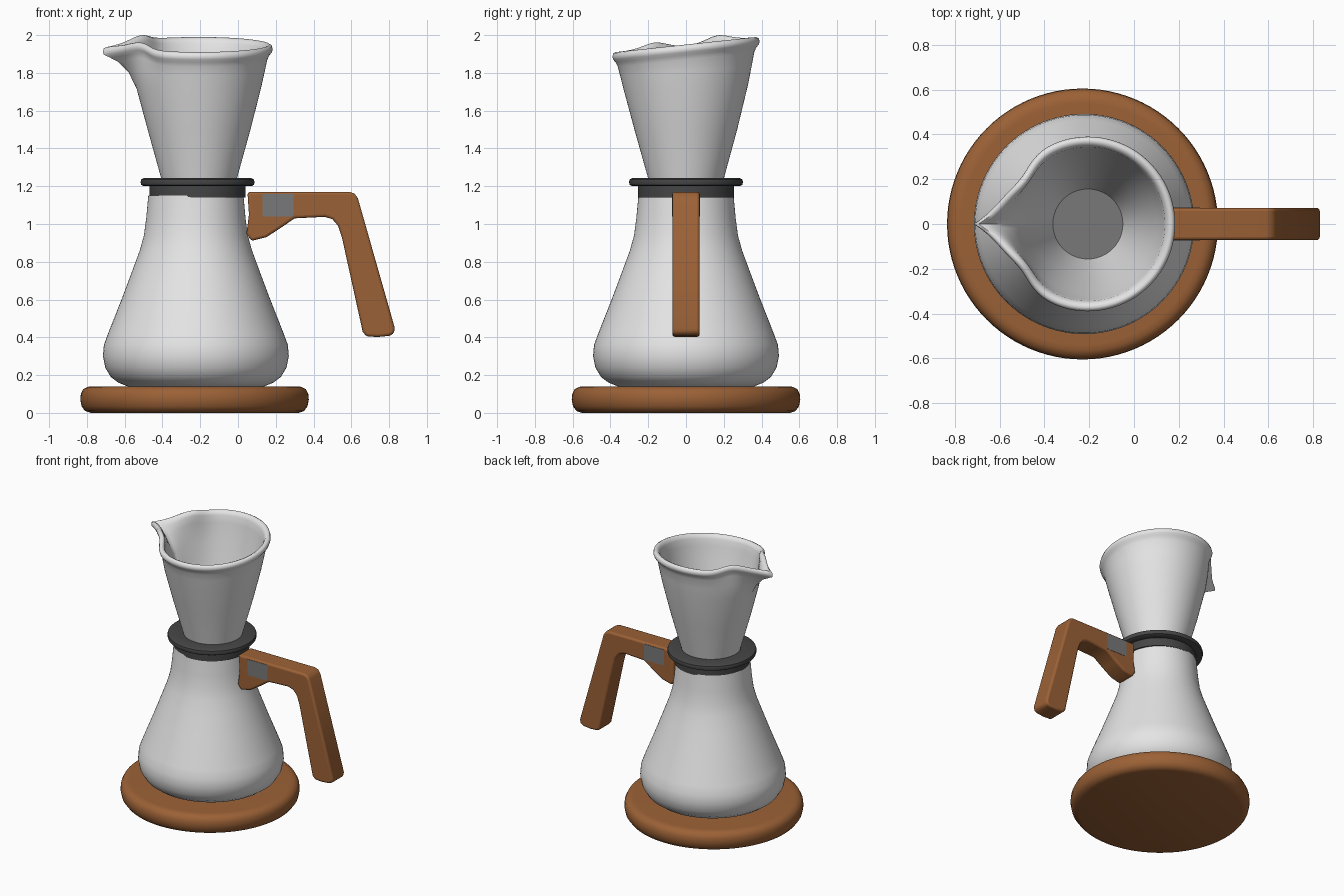
import bpy, bmesh
from math import sin, cos, pi, exp, radians
from mathutils import Vector

cube = bpy.data.objects.get("Cube")
if cube:
    bpy.data.objects.remove(cube, do_unlink=True)


def material(name, rgb):
    m = bpy.data.materials.new(name)
    m.use_nodes = True
    m.diffuse_color = (*rgb, 1)
    bsdf = next(n for n in m.node_tree.nodes if n.type == 'BSDF_PRINCIPLED')
    bsdf.inputs["Base Color"].default_value = (*rgb, 1)
    bsdf.inputs["Roughness"].default_value = 0.5
    return m


WHITE = material("pale glass", (0.78, 0.78, 0.78))
WOOD = material("warm wood", (0.33, 0.12, 0.037))
DARK = material("dark rubber", (0.06, 0.06, 0.06))
GREY = material("grey metal", (0.19, 0.19, 0.19))


def finish(name, bm, mat, angle=40):
    bmesh.ops.remove_doubles(bm, verts=bm.verts, dist=0.0005)
    bmesh.ops.recalc_face_normals(bm, faces=bm.faces)
    mesh = bpy.data.meshes.new(name)
    bm.to_mesh(mesh)
    bm.free()
    mesh.materials.append(mat)
    ob = bpy.data.objects.new(name, mesh)
    bpy.context.collection.objects.link(ob)
    bpy.ops.object.select_all(action='DESELECT')
    ob.select_set(True)
    bpy.context.view_layer.objects.active = ob
    bpy.ops.object.shade_smooth_by_angle(angle=radians(angle))
    return ob


def revolve(name, rows, mat, cx, place=None, closed=False, n=96, angle=40):
    """Sweep profile rows around a vertical axis; place(row, a) gives (radius, z)."""
    place = place or (lambda row, a: row)
    bm = bmesh.new()
    rings = []
    for row in rows:
        ring = []
        for i in range(n):
            a = 2 * pi * i / n
            r, z = place(row, a)
            ring.append(bm.verts.new((cx + r * cos(a), r * sin(a), z)))
        rings.append(ring)
    pairs = list(zip(rings, rings[1:]))
    if closed:
        pairs.append((rings[-1], rings[0]))
    for lo, hi in pairs:
        for i in range(n):
            j = (i + 1) % n
            bm.faces.new((lo[i], lo[j], hi[j], hi[i]))
    return finish(name, bm, mat, angle)


def slab(name, outline, y0, y1, mat, bevel=0.0):
    """Extrude an x-z outline along y, optionally with rounded edges."""
    bm = bmesh.new()
    face = bm.faces.new([bm.verts.new((x, y0, z)) for x, z in outline])
    out = bmesh.ops.extrude_face_region(bm, geom=[face])
    moved = [v for v in out["geom"] if isinstance(v, bmesh.types.BMVert)]
    bmesh.ops.translate(bm, verts=moved, vec=Vector((0, y1 - y0, 0)))
    ob = finish(name, bm, mat)
    if bevel:
        mod = ob.modifiers.new("rounded edges", 'BEVEL')
        mod.width = bevel
        mod.segments = 3
        mod.limit_method = 'ANGLE'
        mod.angle_limit = radians(40)
    return ob


# Round wooden base with softened rim
revolve("wooden_base", [(0, 0), (0.55, 0), (0.58, 0.01), (0.598, 0.035), (0.605, 0.07),
                        (0.602, 0.1), (0.59, 0.125), (0.565, 0.138), (0.54, 0.14), (0, 0.14)],
        WOOD, -0.23)

# Flask body
revolve("carafe_body", [(0, 0.14), (0.36, 0.14), (0.41, 0.16), (0.45, 0.19), (0.48, 0.24),
                        (0.492, 0.3), (0.487, 0.36), (0.465, 0.42), (0.394, 0.6), (0.334, 0.76),
                        (0.297, 0.86), (0.275, 0.94), (0.263, 1.03), (0.252, 1.15)],
        WHITE, -0.223)

# Dark collar with a flared ring on top
revolve("neck_collar", [(0.175, 1.14), (0.254, 1.14), (0.254, 1.2), (0.285, 1.2), (0.298, 1.207),
                        (0.302, 1.222), (0.298, 1.236), (0.285, 1.243), (0.195, 1.243)],
        DARK, -0.214, closed=True)


# Funnel: rows hold radius, height, spout amount, rim shape amount
def funnel_place(row, a):
    r, z, spout, rim = row
    phi = abs(a - pi)
    beak = 0.12 * exp(-phi / 0.16)
    waist = 0.03 * exp(-((phi - 0.6) / 0.3) ** 2)
    r += spout * (beak - waist)
    shoulder = 0.03 * exp(-((phi - 0.5) / 0.3) ** 2) - 0.015 * exp(-phi / 0.15)
    return r, z + rim * (0.105 * 0.38 * sin(a) + shoulder)


revolve("pouring_funnel", [
    (0.172, 1.12, 0, 0), (0.2, 1.24, 0, 0), (0.272, 1.5, 0, 0.1), (0.328, 1.72, 0.02, 0.4),
    (0.348, 1.81, 0.2, 0.7), (0.361, 1.87, 0.55, 0.95), (0.372, 1.895, 0.85, 1),
    (0.385, 1.91, 1, 1), (0.39, 1.925, 1, 1), (0.385, 1.943, 1, 1), (0.372, 1.95, 0.97, 1),
    (0.355, 1.942, 0.9, 1), (0.344, 1.92, 0.75, 1), (0.336, 1.87, 0.45, 0.9),
    (0.31, 1.75, 0.05, 0.4), (0.252, 1.5, 0, 0.1), (0.18, 1.22, 0, 0), (0.155, 1.12, 0, 0)],
    WHITE, -0.206, funnel_place, closed=True, n=128, angle=60)

# Grey floor seen down the funnel
revolve("funnel_floor", [(0, 1.125), (0.165, 1.125), (0.165, 1.118), (0, 1.118)], GREY, -0.206)

# Angled wooden handle
slab("wooden_handle", [(0.05, 1.17), (0.59, 1.17), (0.618, 1.16), (0.635, 1.135), (0.83, 0.45),
                       (0.825, 0.42), (0.80, 0.408), (0.74, 0.402), (0.68, 0.405), (0.66, 0.43),
                       (0.55, 0.93), (0.53, 0.99), (0.5, 1.025), (0.46, 1.038), (0.30, 1.03),
                       (0.22, 0.975), (0.15, 0.93), (0.07, 0.91), (0.045, 0.95), (0.058, 1.05)],
     -0.072, 0.072, WOOD, bevel=0.014)

# Thin metal plates on both sides of the handle
for side, s in (("front", -1), ("back", 1)):
    slab(side + "_handle_plate", [(0.13, 1.04), (0.295, 1.04), (0.295, 1.158), (0.13, 1.158)],
         s * 0.068, s * 0.074, GREY)
